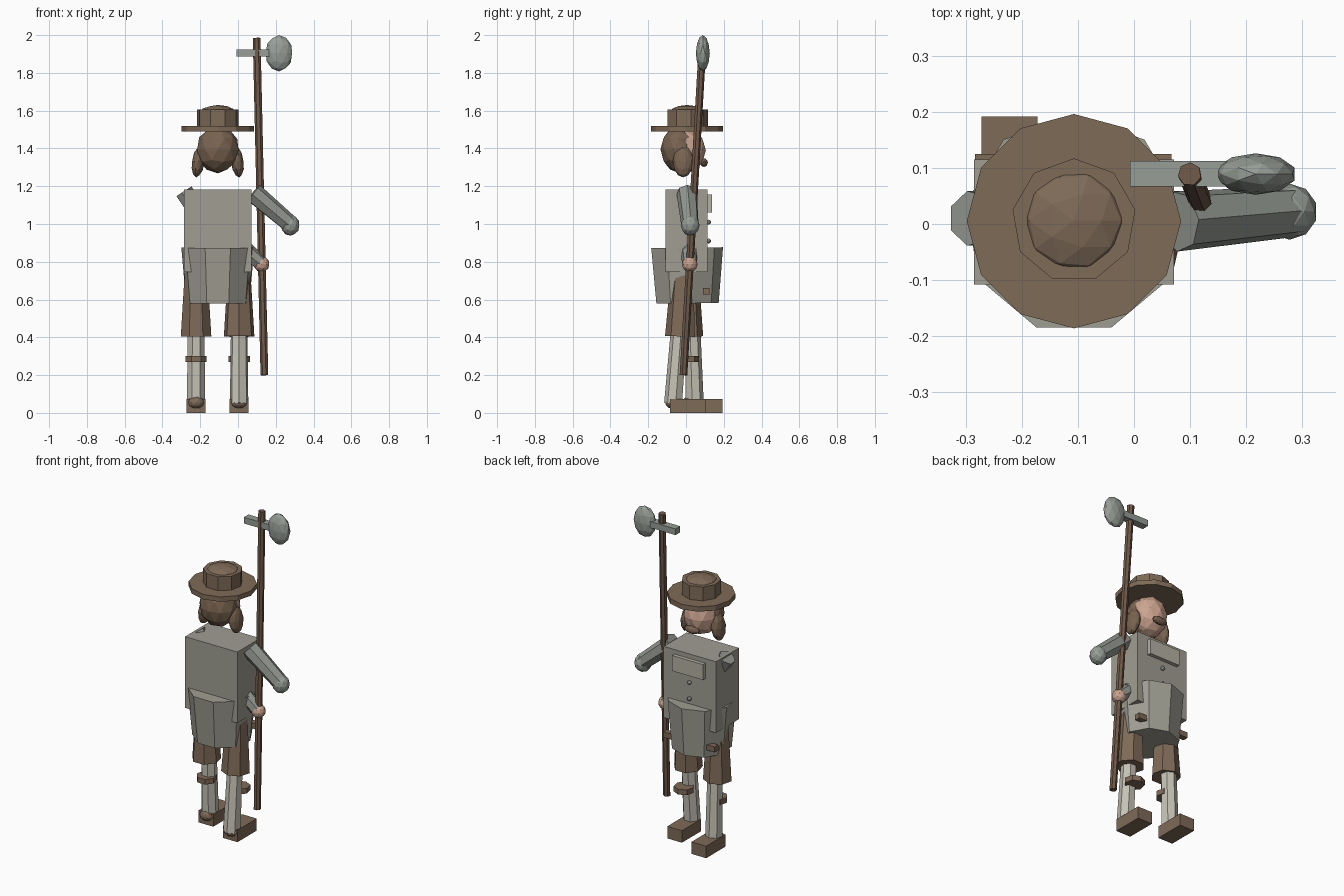
import bpy, math
from mathutils import Vector

cube = bpy.data.objects.get("Cube")
if cube:
    bpy.data.objects.remove(cube, do_unlink=True)


def material(name, rgb):
    m = bpy.data.materials.new(name)
    m.use_nodes = True
    m.diffuse_color = (*rgb, 1)
    m.node_tree.nodes["Principled BSDF"].inputs["Base Color"].default_value = (*rgb, 1)
    return m


COAT = material("coat grey", (0.35, 0.34, 0.29))
SLEEVE = material("sleeve grey", (0.29, 0.31, 0.28))
STEEL = material("steel", (0.31, 0.34, 0.31))
LEATHER = material("brown leather", (0.21, 0.145, 0.097))
HAIR = material("brown hair", (0.19, 0.125, 0.08))
WOOD = material("dark wood", (0.16, 0.1, 0.065))
SKIN = material("skin", (0.6, 0.37, 0.28))
STOCKING = material("stocking cream", (0.56, 0.54, 0.46))
LINEN = material("linen", (0.46, 0.44, 0.37))


def finish(name, mat):
    ob = bpy.context.object
    ob.name = name
    ob.data.materials.append(mat)
    return ob


def box(name, mat, low, high):
    low, high = Vector(low), Vector(high)
    bpy.ops.mesh.primitive_cube_add(size=1, location=(low + high) / 2)
    bpy.context.object.scale = high - low
    return finish(name, mat)


def ball(name, mat, centre, radii, tilt=0):
    bpy.ops.mesh.primitive_ico_sphere_add(subdivisions=2, radius=1, location=centre,
                                          rotation=(0, tilt, 0))
    bpy.context.object.scale = radii
    return finish(name, mat)


def rod(name, mat, start, end, r1, r2, sides=7, turn=0):
    """Tapered prism between two points."""
    start, end = Vector(start), Vector(end)
    axis = end - start
    bpy.ops.mesh.primitive_cone_add(vertices=sides, radius1=r1, radius2=r2,
                                    depth=axis.length, location=(start + end) / 2)
    ob = bpy.context.object
    if abs(axis.x) + abs(axis.y) > 1e-5:
        ob.rotation_euler = axis.to_track_quat("Z", "Y").to_euler()
    else:
        ob.rotation_euler.z = turn
    return finish(name, mat)


CX = -0.107  # body centre line

# Hat
rod("hat_brim", LEATHER, (CX, 0.005, 1.49), (CX, 0.005, 1.52), 0.191, 0.191, 12)
rod("hat_crown", LEATHER, (CX, 0.006, 1.52), (CX, 0.006, 1.605), 0.111, 0.111, 9)
ball("hat_dome", LEATHER, (CX, 0.006, 1.59), (0.094, 0.094, 0.04))

# Head, hair and moustache
ball("head", SKIN, (CX, 0, 1.39), (0.105, 0.105, 0.122))
ball("back_hair", HAIR, (CX, -0.035, 1.395), (0.115, 0.1, 0.125))
for side, label in ((-1, "right"), (1, "left")):
    ball(label + "_hair_lock", HAIR, (CX + side * 0.103, -0.015, 1.33),
         (0.034, 0.055, 0.084), -side * 0.14)
ball("moustache", HAIR, (CX, 0.095, 1.325), (0.05, 0.021, 0.023))

# Coat
box("coat_body", COAT, (-0.285, -0.108, 0.745), (0.071, 0.115, 1.183))
rod("coat_skirt", COAT, (CX, 0.003, 0.58), (CX, 0, 0.875), 0.17, 0.196, 9, math.pi)
box("collar_plate", LINEN, (-0.212, 0.112, 1.06), (-0.002, 0.138, 1.155))
for z in (1.01, 0.91):
    ball("coat_button", STEEL, (CX, 0.12, z), (0.013, 0.013, 0.013))
box("belt", LEATHER, (-0.283, 0.09, 0.628), (0.067, 0.125, 0.662))

# Legs in mid-stride
for label, x, hem, knee, ankle, heel in (
        ("right", -0.222, 0.008, 0.032, 0.044, 0.005),
        ("left", 0.006, -0.028, -0.036, -0.066, -0.085)):
    rod(label + "_breeches", LEATHER, (x, hem, 0.405), (x, hem * 0.6, 0.74), 0.083, 0.062)
    rod(label + "_stocking", STOCKING, (x, ankle, 0.05), (x, knee, 0.43), 0.05, 0.045)
    rod(label + "_garter", LEATHER, (x, 0.01, 0.27), (x, 0.01, 0.302), 0.058, 0.058)
    box(label + "_shoe", LEATHER, (x - 0.05, heel, 0), (x + 0.05, heel + 0.187, 0.074))
    ball(label + "_heel", LEATHER, (x, heel + 0.01, 0.055), (0.045, 0.036, 0.033))

# Arms
rod("left_upper_arm", SLEEVE, (0.08, 0.005, 1.165), (0.28, 0.022, 0.995), 0.055, 0.047)
ball("left_elbow", STEEL, (0.277, 0.022, 0.993), (0.05, 0.05, 0.055))
rod("left_forearm", SLEEVE, (0.03, 0.015, 0.87), (0.118, 0.02, 0.795), 0.046, 0.04)
ball("left_hand", SKIN, (0.125, 0.02, 0.787), (0.042, 0.042, 0.042))
rod("right_upper_arm", SLEEVE, (-0.288, 0.01, 1.172), (-0.17, 0.01, 0.99), 0.05, 0.047)

# Pole axe
rod("axe_pole", WOOD, (0.14, -0.014, 0.2), (0.099, 0.089, 1.985), 0.021, 0.021)
box("axe_crossbar", STEEL, (-0.007, 0.067, 1.887), (0.2, 0.112, 1.925))
ball("axe_blade", STEEL, (0.217, 0.089, 1.904), (0.073, 0.037, 0.096))
